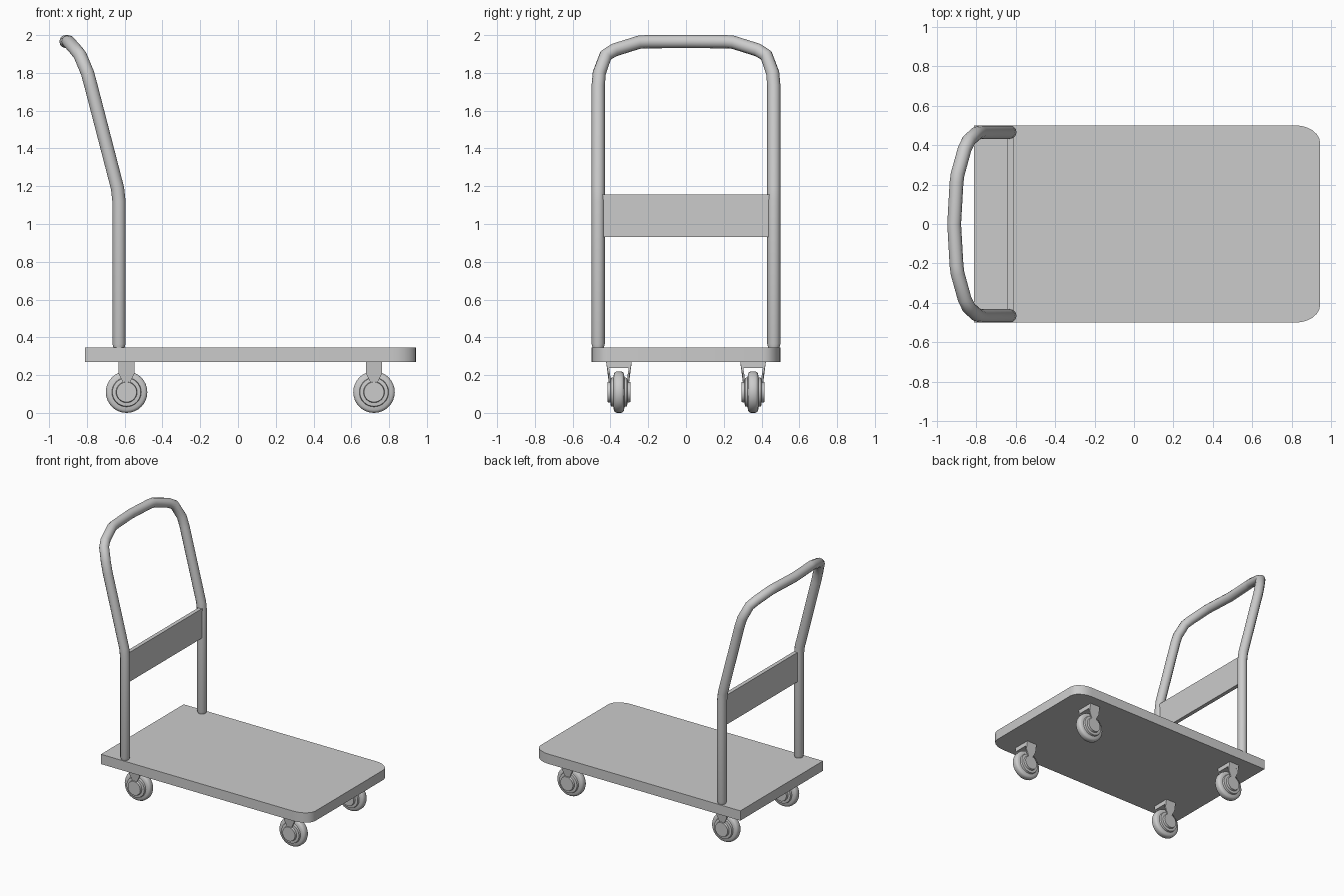
import bpy, bmesh, math
from mathutils import Vector

if "Cube" in bpy.data.objects:
    bpy.data.objects.remove(bpy.data.objects["Cube"])


def mesh_object(name, bm, angle=None):
    bmesh.ops.recalc_face_normals(bm, faces=bm.faces)
    me = bpy.data.meshes.new(name)
    bm.to_mesh(me)
    bm.free()
    ob = bpy.data.objects.new(name, me)
    bpy.context.collection.objects.link(ob)
    if angle:
        bpy.ops.object.select_all(action='DESELECT')
        ob.select_set(True)
        bpy.context.view_layer.objects.active = ob
        bpy.ops.object.shade_smooth_by_angle(angle=math.radians(angle))
    return ob


def extrude(bm, points, offset):
    face = bm.faces.new([bm.verts.new(p) for p in points])
    out = bmesh.ops.extrude_face_region(bm, geom=[face])
    verts = [v for v in out['geom'] if isinstance(v, bmesh.types.BMVert)]
    bmesh.ops.translate(bm, verts=verts, vec=offset)


def box(bm, lo, hi):
    extrude(bm, [(lo[0], lo[1], lo[2]), (hi[0], lo[1], lo[2]),
                 (hi[0], hi[1], lo[2]), (lo[0], hi[1], lo[2])],
            Vector((0, 0, hi[2] - lo[2])))


# deck: square at the handle end, rounded corners at the other
corner = [(0.815 + 0.128 * math.sin(a), 0.41 + 0.09 * math.cos(a))
          for a in [i * math.pi / 12 for i in range(7)]]
outline = [(-0.81, 0.5)] + corner + [(x, -y) for x, y in reversed(corner)] + [(-0.81, -0.5)]
bm = bmesh.new()
extrude(bm, [(x, y, 0.27) for x, y in outline], Vector((0, 0, 0.075)))
mesh_object("deck", bm, 30)

# handle: one bent tube, mirrored path, slightly pinched at the feet
half = [(-0.63, 0.465, 0.34, 0.8), (-0.63, 0.465, 0.365, 1), (-0.63, 0.465, 1.12, 1),
        (-0.638, 0.465, 1.19, 1), (-0.778, 0.465, 1.73, 1), (-0.797, 0.459, 1.80, 1),
        (-0.836, 0.425, 1.893, 1), (-0.858, 0.38, 1.921, 1), (-0.894, 0.25, 1.962, 1),
        (-0.899, 0.21, 1.965, 1)]
path = half + [(-0.911, 0, 1.966, 1)] + [(x, -y, z, r) for x, y, z, r in reversed(half)]
cu = bpy.data.curves.new("handle_tube", 'CURVE')
cu.dimensions = '3D'
cu.bevel_depth = 0.035
cu.bevel_resolution = 4
cu.use_fill_caps = True
sp = cu.splines.new('POLY')
sp.points.add(len(path) - 1)
for p, (x, y, z, r) in zip(sp.points, path):
    p.co = (x, y, z, 1)
    p.radius = r
sp.use_smooth = True
bpy.context.collection.objects.link(bpy.data.objects.new("handle_tube", cu))

# panel between the uprights
bm = bmesh.new()
box(bm, (-0.64, -0.45, 0.93), (-0.61, 0.45, 1.155))
mesh_object("handle_panel", bm)

# wheel half-profile as (radius, distance from the centre plane)
side = [(0.110, 0.012), (0.105, 0.022), (0.096, 0.027), (0.078, 0.029),
        (0.075, 0.043), (0.056, 0.045), (0.053, 0.060), (0, 0.060)]
profile = [(r, -d) for r, d in reversed(side)] + side


def wheel(name, x, y):
    bm = bmesh.new()
    verts = [bm.verts.new((x + r, y + d, 0.11)) for r, d in profile]
    edges = [bm.edges.new(e) for e in zip(verts, verts[1:])]
    bmesh.ops.spin(bm, geom=verts + edges, cent=(x, y, 0.11), axis=(0, 1, 0),
                   angle=2 * math.pi, steps=32, use_duplicate=False)
    bmesh.ops.remove_doubles(bm, verts=bm.verts, dist=0.0005)
    mesh_object(name, bm, 35)


def fork(name, x, y):
    bm = bmesh.new()
    # bridge above the wheel
    box(bm, (x - 0.043, y - 0.062, 0.237), (x + 0.043, y + 0.062, 0.271))
    # tapered cheeks either side of the wheel, leaning inwards
    for s in (-1, 1):
        pts = [(-0.043, 0.068, 0.271), (0.043, 0.068, 0.271), (0.043, 0.057, 0.21),
               (0.016, 0.053, 0.155), (0.016, 0.053, 0.11), (-0.016, 0.053, 0.11),
               (-0.016, 0.053, 0.155), (-0.043, 0.057, 0.21)]
        extrude(bm, [(x + a, y + s * b, c) for a, b, c in pts], Vector((0, -s * 0.01, 0)))
    mesh_object(name, bm)


# four casters
for end, x in (("rear", -0.59), ("front", 0.72)):
    for lr, y in (("right", -0.355), ("left", 0.355)):
        wheel(f"{end}_{lr}_wheel", x, y)
        fork(f"{end}_{lr}_fork", x, y)
